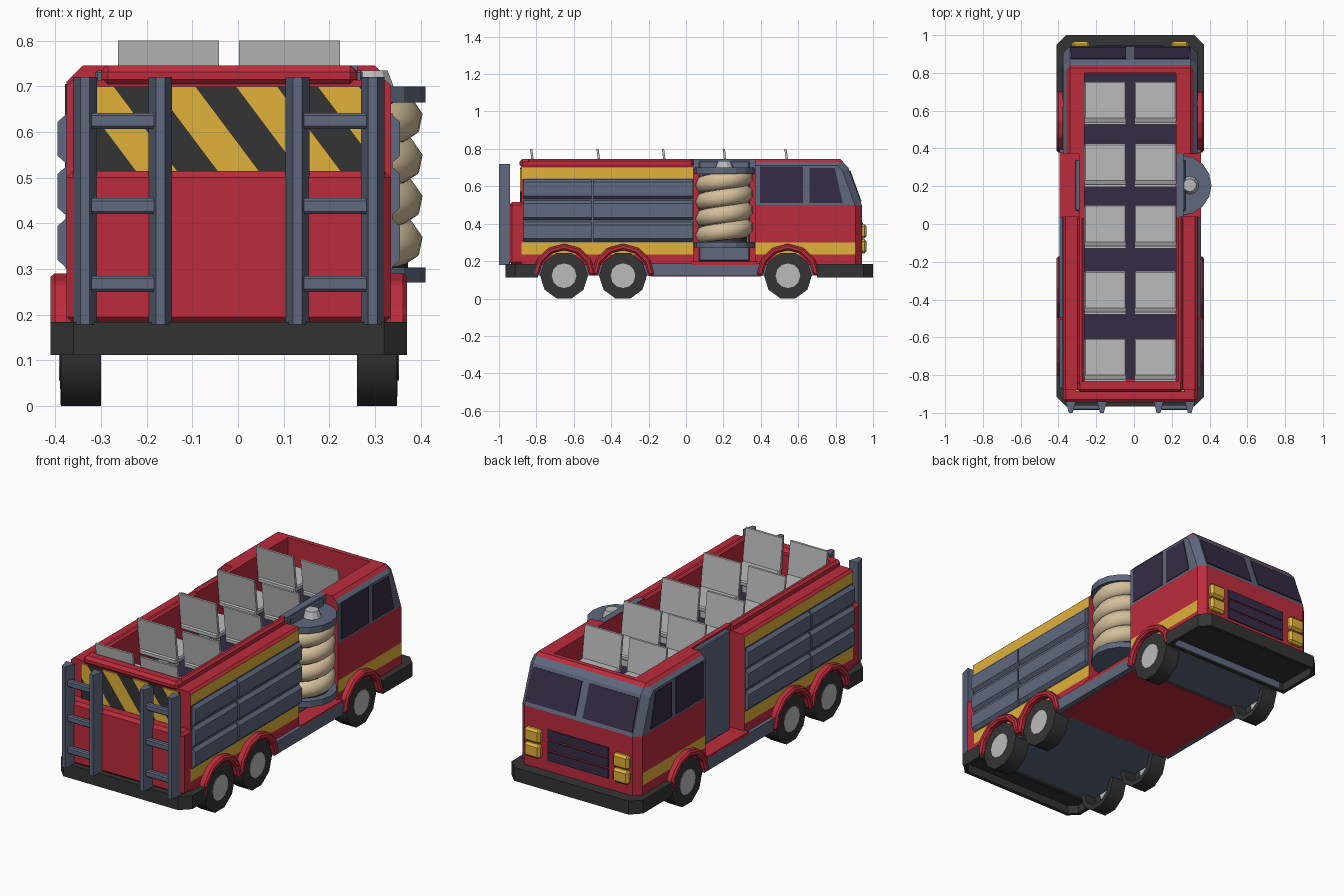
import bpy, bmesh, math
from mathutils import Vector

if "Cube" in bpy.data.objects:
    bpy.data.objects.remove(bpy.data.objects["Cube"])

C = -0.02      # centre line of the body
HALF = 0.355   # half width of the body


def material(name, r, g, b):
    m = bpy.data.materials.new(name)
    m.use_nodes = True
    m.diffuse_color = (r, g, b, 1)
    m.node_tree.nodes["Principled BSDF"].inputs["Base Color"].default_value = (r, g, b, 1)
    return m


RED = material("red paint", 0.5, 0.025, 0.045)
SLATE = material("slate metal", 0.112, 0.138, 0.209)
YELLOW = material("yellow paint", 0.75, 0.445, 0.042)
BLACK = material("black rubber", 0.034, 0.034, 0.034)
GLASS = material("dark purple", 0.036, 0.025, 0.061)
GREY = material("light grey", 0.5, 0.5, 0.5)
CREAM = material("cream hose", 0.66, 0.52, 0.33)


def finish(name, bm, mat):
    bmesh.ops.recalc_face_normals(bm, faces=bm.faces)
    me = bpy.data.meshes.new(name)
    bm.to_mesh(me)
    bm.free()
    ob = bpy.data.objects.new(name, me)
    bpy.context.collection.objects.link(ob)
    me.materials.append(mat)
    return ob


def slab(name, points, push, mat, bevel=0.0):
    """Flat polygon pushed into a solid, with optional chamfer."""
    bm = bmesh.new()
    face = bm.faces.new([bm.verts.new(p) for p in points])
    out = bmesh.ops.extrude_face_region(bm, geom=[face], use_keep_orig=True)
    moved = [v for v in out["geom"] if isinstance(v, bmesh.types.BMVert)]
    bmesh.ops.translate(bm, vec=Vector(push), verts=moved)
    bmesh.ops.recalc_face_normals(bm, faces=bm.faces)
    if bevel:
        bmesh.ops.bevel(bm, geom=bm.edges[:], offset=bevel, segments=1,
                        affect='EDGES', clamp_overlap=True)
    return finish(name, bm, mat)


def prism(name, pts, axis, lo, hi, mat, bevel=0.0):
    """2D outline across the given axis, extruded from lo to hi."""
    k = "xyz".index(axis)
    points = [list(p[:k]) + [lo] + list(p[k:]) for p in pts]
    push = [0, 0, 0]
    push[k] = hi - lo
    return slab(name, points, push, mat, bevel)


def rect(a0, a1, b0, b1):
    return [(a0, b0), (a1, b0), (a1, b1), (a0, b1)]


def box(name, x0, x1, y0, y1, z0, z1, mat, bevel=0.0):
    return prism(name, rect(x0, x1, y0, y1), "z", z0, z1, mat, bevel)


def hollow(ob):
    """Cut the open seating bay out of a body part."""
    cutter = box("bay_cutter", C - 0.243, C + 0.243, -0.82, 0.8, 0.52, 1, RED)
    mod = ob.modifiers.new("bay", 'BOOLEAN')
    mod.object, mod.operation, mod.solver = cutter, 'DIFFERENCE', 'EXACT'
    graph = bpy.context.evaluated_depsgraph_get()
    me = bpy.data.meshes.new_from_object(ob.evaluated_get(graph))
    ob.modifiers.clear()
    ob.data = me
    bpy.data.objects.remove(cutter)


def paint(ob, mats, cuts, rule):
    """Cut along planes, then colour faces by a rule on centre and normal."""
    bm = bmesh.new()
    bm.from_mesh(ob.data)
    for co, no in cuts:
        bmesh.ops.bisect_plane(bm, geom=bm.verts[:] + bm.edges[:] + bm.faces[:], plane_co=co, plane_no=no)
    bm.normal_update()
    ob.data.materials.clear()
    for m in mats:
        ob.data.materials.append(m)
    for f in bm.faces:
        f.material_index = rule(f.calc_center_median(), f.normal)
    bm.to_mesh(ob.data)
    bm.free()


def levels(*heights):
    return [((0, 0, h), (0, 0, 1)) for h in heights]


def in_bay(c):
    return abs(c.x - C) < 0.25 and -0.825 < c.y < 0.805


# Cab: chamfered side profile with a slate window band and yellow stripe
cab = prism("cab", [(0.37, 0.18), (0.94, 0.18), (0.94, 0.5), (0.868, 0.7), (0.825, 0.745), (0.37, 0.745)],
            "x", C - HALF, C + HALF, RED)
bm = bmesh.new()
bm.from_mesh(cab.data)
rim = [e for e in bm.edges if abs(e.verts[0].co.x - e.verts[1].co.x) < 0.01
       and all(v.co.z > 0.7 or v.co.y > 0.8 for v in e.verts)
       and any(v.co.z > 0.2 for v in e.verts)]
bmesh.ops.bevel(bm, geom=rim, offset=0.035, segments=1, affect='EDGES')
bm.to_mesh(cab.data)
bm.free()
hollow(cab)


def cab_rule(c, n):
    if in_bay(c) or c.z > 0.728 or c.z < 0.235 or n.y < -0.9:
        return 0
    if c.z > 0.5:
        return 1
    return 2 if c.z < 0.3 and abs(n.x) > 0.9 else 0


paint(cab, (RED, SLATE, YELLOW), levels(0.235, 0.3, 0.5, 0.728), cab_rule)

# Rear body with yellow bands and low shoulders
rear = prism("rear_body", [(C - 0.355, 0.18), (C + 0.355, 0.18), (C + 0.355, 0.702), (C + 0.342, 0.714),
                           (C - 0.342, 0.714), (C - 0.355, 0.702)], "y", -0.88, 0.04, RED)
hollow(rear)
paint(rear, (RED, YELLOW), levels(0.235, 0.3, 0.64), lambda c, n: int(
    abs(n.x) > 0.9 and not in_bay(c) and (0.235 < c.z < 0.3 or 0.64 < c.z < 0.702)))
box("rear_lower_panel", C - HALF, C + HALF, -0.945, -0.86, 0.18, 0.515, RED, 0.015)
box("rear_top_bar", C - 0.28, C + 0.28, -0.89, -0.82, 0.7, 0.746, RED, 0.015)

# Middle section, bay floor and underside
hollow(box("middle_body", C - 0.27, C + 0.27, 0.03, 0.38, 0.18, 0.745, RED))
box("bay_floor", C - 0.245, C + 0.245, -0.83, 0.805, 0.51, 0.53, GLASS)
box("middle_step", C - 0.375, C + 0.375, 0.03, 0.38, 0.18, 0.197, RED)
box("side_sill", C - 0.375, C + 0.375, -0.2, 0.41, 0.12, 0.187, SLATE)
box("chassis_floor", C - 0.345, C + 0.345, -0.8, 0.72, 0.122, 0.19, SLATE)
box("underside_panel", C - 0.345, C + 0.345, -0.19, 0.4, 0.117, 0.125, RED)

for s, side in ((-1, "right"), (1, "left")):
    def X(d):
        return C + s * d
    box(side + "_recess_panel", X(0.265), X(0.293), 0.07, 0.34, 0.2, 0.735, SLATE, 0.005)
    box(side + "_top_rim", X(0.243), X(0.28), -0.85, 0.04, 0.7, 0.746, RED, 0.012)
    # Shutter lockers
    box(side + "_shutter_back", X(0.35), X(0.358), -0.87, 0.04, 0.3, 0.642, SLATE)
    for row in range(3):
        z = 0.302 + row * 0.114
        outline = [(X(0.355), z), (X(0.375), z + 0.018), (X(0.375), z + 0.092), (X(0.355), z + 0.11)]
        for y0, y1 in ((-0.868, -0.505), (-0.495, 0.035)):
            prism(side + "_shutter", outline, "y", y0, y1, SLATE)
    # Cab side windows
    prism(side + "_door_window", rect(0.395, 0.625, 0.512, 0.705), "x", X(0.35), X(0.359), GLASS)
    prism(side + "_front_window", [(0.66, 0.512), (0.838, 0.512), (0.795, 0.697), (0.66, 0.697)],
          "x", X(0.35), X(0.359), GLASS)
    # Windscreen half on the sloping front
    slab(side + "_windscreen", [(X(0.022), 0.932, 0.518), (X(0.316), 0.932, 0.518),
                                (X(0.312), 0.873, 0.682), (X(0.022), 0.873, 0.682)], (0, 0.006, 0.002), GLASS)
    # Headlights
    for z in (0.242, 0.322):
        box(side + "_headlight", X(0.215), X(0.31), 0.93, 0.966, z, z + 0.075, YELLOW, 0.012)
    # Wheels and arches
    for y in (-0.652, -0.337, 0.545):
        bm = bmesh.new()
        profile = [(0.28, 0.1), (0.28, 0.128), (0.368, 0.128), (0.37, 0.062), (0.35, 0.062), (0.35, 0.1)]
        rings = []
        for r in range(10):
            a = (r + 0.5) * math.tau / 10
            rings.append([bm.verts.new((X(d), y + q * math.sin(a), 0.122 - q * math.cos(a))) for d, q in profile])
        for r in range(10):
            for k in range(len(profile)):
                j, n = (k + 1) % len(profile), (r + 1) % 10
                bm.faces.new((rings[r][k], rings[r][j], rings[n][j], rings[n][k]))
        tyre = finish(side + "_tyre", bm, BLACK)
        with bpy.context.temp_override(object=tyre, active_object=tyre, selected_objects=[tyre],
                                       selected_editable_objects=[tyre]):
            bpy.ops.object.shade_smooth_by_angle(angle=math.radians(40))
        hub = [(y + 0.066 * math.cos(i * math.tau / 12), 0.122 + 0.066 * math.sin(i * math.tau / 12))
               for i in range(12)]
        prism(side + "_hub", hub, "x", X(0.352), X(0.372), GREY)
        arc = [math.pi * i / 6 for i in range(7)]
        arch = [(y + 0.168 * math.cos(a), 0.125 + 0.168 * math.sin(a)) for a in arc]
        arch += [(y + 0.134 * math.cos(a), 0.125 + 0.134 * math.sin(a)) for a in reversed(arc)]
        prism(side + "_wheel_arch", arch, "x", X(0.28), X(0.39), RED, 0.009)
    # Rear ladder
    lx = C + s * 0.2325
    for d in (-0.0825, 0.0825):
        c = lx + d
        prism(side + "_ladder_rail", [(c - 0.026, -0.94), (c + 0.026, -0.94), (c + 0.01, -1), (c - 0.01, -1)],
              "z", 0.178, 0.72, SLATE)
    for z in (0.25, 0.42, 0.607):
        box(side + "_ladder_rung", lx - 0.08, lx + 0.08, -0.985, -0.955, z, z + 0.035, SLATE, 0.006)
    # Seats
    for y in (-0.82, -0.465, -0.115, 0.21, 0.54):
        x0, x1 = X(0.022), X(0.243)
        box(side + "_seat_cushion", x0, x1, y, y + 0.215, 0.602, 0.63, GREY, 0.006)
        box(side + "_seat_base", X(0.1), X(0.165), y + 0.05, y + 0.14, 0.525, 0.605, GREY)
        prism(side + "_seat_back", [(y + 0.008, 0.62), (y + 0.022, 0.62), (y - 0.002, 0.8), (y - 0.014, 0.8)],
              "x", x0, x1, GREY)

# Grille bars
for i in range(3):
    z = 0.242 + i * 0.058
    box("grille_bar", C - 0.18, C + 0.18, 0.935, 0.946, z, z + 0.049, GLASS)

# Bumpers, recessed underneath
for name, y_in, y_out in (("front_bumper", 0.7, 1.0), ("rear_bumper", -0.79, -0.965)):
    cut = 0.05 if y_out > 0 else -0.05
    bumper = prism(name, [(C - 0.39, y_in), (C - 0.39, y_out - cut), (C - 0.34, y_out),
                          (C + 0.34, y_out), (C + 0.39, y_out - cut), (C + 0.39, y_in)], "z", 0.112, 0.184, BLACK)
    bm = bmesh.new()
    bm.from_mesh(bumper.data)
    under = min(bm.faces, key=lambda f: f.calc_center_median().z)
    bmesh.ops.inset_region(bm, faces=[under], thickness=0.02, use_even_offset=True)
    tray = bmesh.ops.extrude_discrete_faces(bm, faces=[under])["faces"]
    bmesh.ops.translate(bm, vec=(0, 0, 0.045), verts=tray[0].verts[:])
    bm.to_mesh(bumper.data)
    bm.free()

# Hazard panel: one plate cut along slanted lines, alternate colours
panel = box("hazard_panel", C - 0.29, C + 0.29, -0.888, -0.879, 0.51, 0.7, YELLOW)
LEAN, STEP, START = 0.75, 0.0895, -0.094
paint(panel, (YELLOW, BLACK), [((START + i * STEP, 0, 0.7), (1, 0, LEAN)) for i in range(-6, 8)],
      lambda c, n: int(math.floor((c.x + LEAN * (c.z - 0.7) - START) / STEP) % 2 == 0))

# Hose reel on the left side
RX, RY = 0.25, 0.205


def half_disc(r, n=8):
    arc = [math.pi * (i / n - 0.5) for i in range(n + 1)]
    return [(RX + r * math.cos(a), RY + r * math.sin(a)) for a in arc]


prism("reel_core", half_disc(0.122), "z", 0.28, 0.68, BLACK)
prism("reel_top_plate", half_disc(0.16), "z", 0.665, 0.7, SLATE)
prism("reel_bottom_plate", half_disc(0.16), "z", 0.27, 0.303, SLATE)
box("reel_top_bracket", 0.225, 0.262, 0.04, 0.37, 0.69, 0.746, SLATE)
bm = bmesh.new()
bmesh.ops.create_cone(bm, cap_ends=True, segments=10, radius1=0.05, radius2=0.034, depth=0.04)
bmesh.ops.translate(bm, vec=(0.295, RY, 0.715), verts=bm.verts)
finish("reel_cap", bm, GREY)
curve = bpy.data.curves.new("hose", 'CURVE')
curve.dimensions = '3D'
curve.bevel_depth, curve.bevel_resolution = 0.051, 2
for turn in range(4):
    line = curve.splines.new('POLY')
    line.points.add(14)
    for i, p in enumerate(line.points):
        a = math.pi * (i / 14 - 0.5)
        z = 0.36 + 0.09 * turn + 0.09 * a / math.tau
        p.co = (RX + 0.104 * math.cos(a), RY + 0.104 * math.sin(a), z, 1)
curve.materials.append(CREAM)
bpy.context.collection.objects.link(bpy.data.objects.new("hose", curve))
